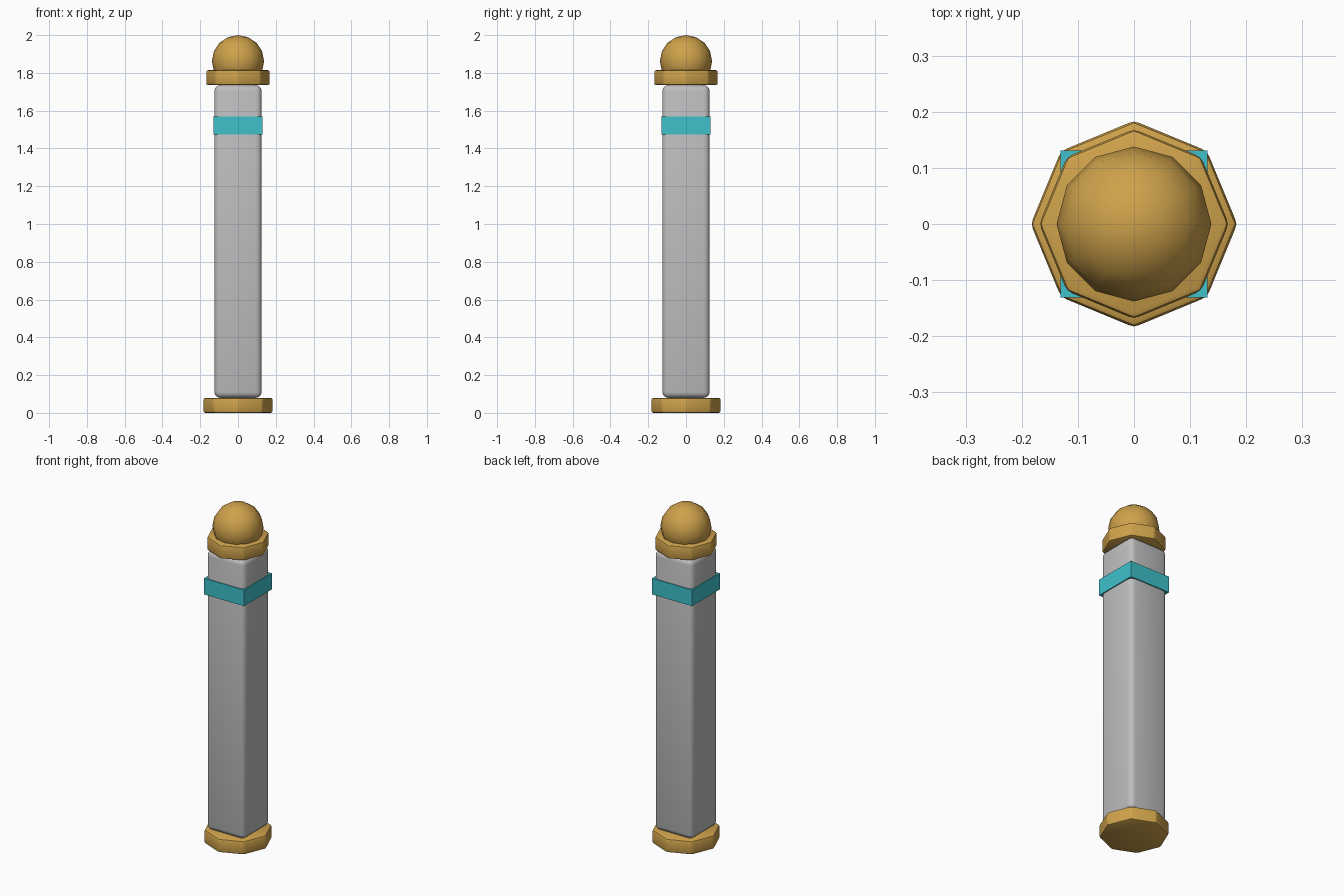
import bpy
import math

cube = bpy.data.objects.get("Cube")
if cube:
    bpy.data.objects.remove(cube, do_unlink=True)


def material(name, rgb, roughness=0.6):
    mat = bpy.data.materials.new(name)
    mat.use_nodes = True
    color = (*rgb, 1.0)
    mat.diffuse_color = color
    bsdf = mat.node_tree.nodes["Principled BSDF"]
    bsdf.inputs["Base Color"].default_value = color
    bsdf.inputs["Roughness"].default_value = roughness
    return mat


def finish(name, mat, bevel=0.0, segments=1, smooth=None):
    """Name the active object, colour it, round its edges and shade it."""
    obj = bpy.context.object
    obj.name = name
    obj.data.materials.append(mat)
    bpy.ops.object.transform_apply(location=False, rotation=True, scale=True)
    if bevel:
        mod = obj.modifiers.new("Bevel", "BEVEL")
        mod.width = bevel
        mod.segments = segments
        mod.limit_method = "ANGLE"
        mod.angle_limit = math.radians(30)
        bpy.ops.object.modifier_apply(modifier=mod.name)
    if smooth:
        bpy.ops.object.shade_smooth_by_angle(angle=math.radians(smooth))
    return obj


def box(name, mat, half, bottom, top, **kw):
    bpy.ops.mesh.primitive_cube_add(size=1, location=(0, 0, (bottom + top) / 2))
    bpy.context.object.scale = (2 * half, 2 * half, top - bottom)
    return finish(name, mat, **kw)


def octagon(name, mat, radius, bottom, top, **kw):
    bpy.ops.mesh.primitive_cylinder_add(
        vertices=8, radius=radius, depth=top - bottom,
        location=(0, 0, (bottom + top) / 2))
    return finish(name, mat, **kw)


gold = material("gold", (0.62, 0.36, 0.07))
grey = material("light grey", (0.52, 0.52, 0.53))
teal = material("turquoise", (0.05, 0.53, 0.60))

# Octagonal foot and square shaft
octagon("base_plate", gold, 0.184, 0.0, 0.08, bevel=0.01, segments=2, smooth=30)
box("post_shaft", grey, 0.125, 0.08, 1.735, bevel=0.03, segments=3, smooth=40)

# Sharp-edged band around the upper shaft
box("accent_band", teal, 0.131, 1.475, 1.57)

# Octagonal collar and ball finial
octagon("top_collar", gold, 0.169, 1.735, 1.815, bevel=0.01, segments=2, smooth=30)
bpy.ops.mesh.primitive_uv_sphere_add(
    segments=12, ring_count=8, radius=0.138, location=(0, 0, 1.862))
finish("ball_finial", gold, smooth=60)
